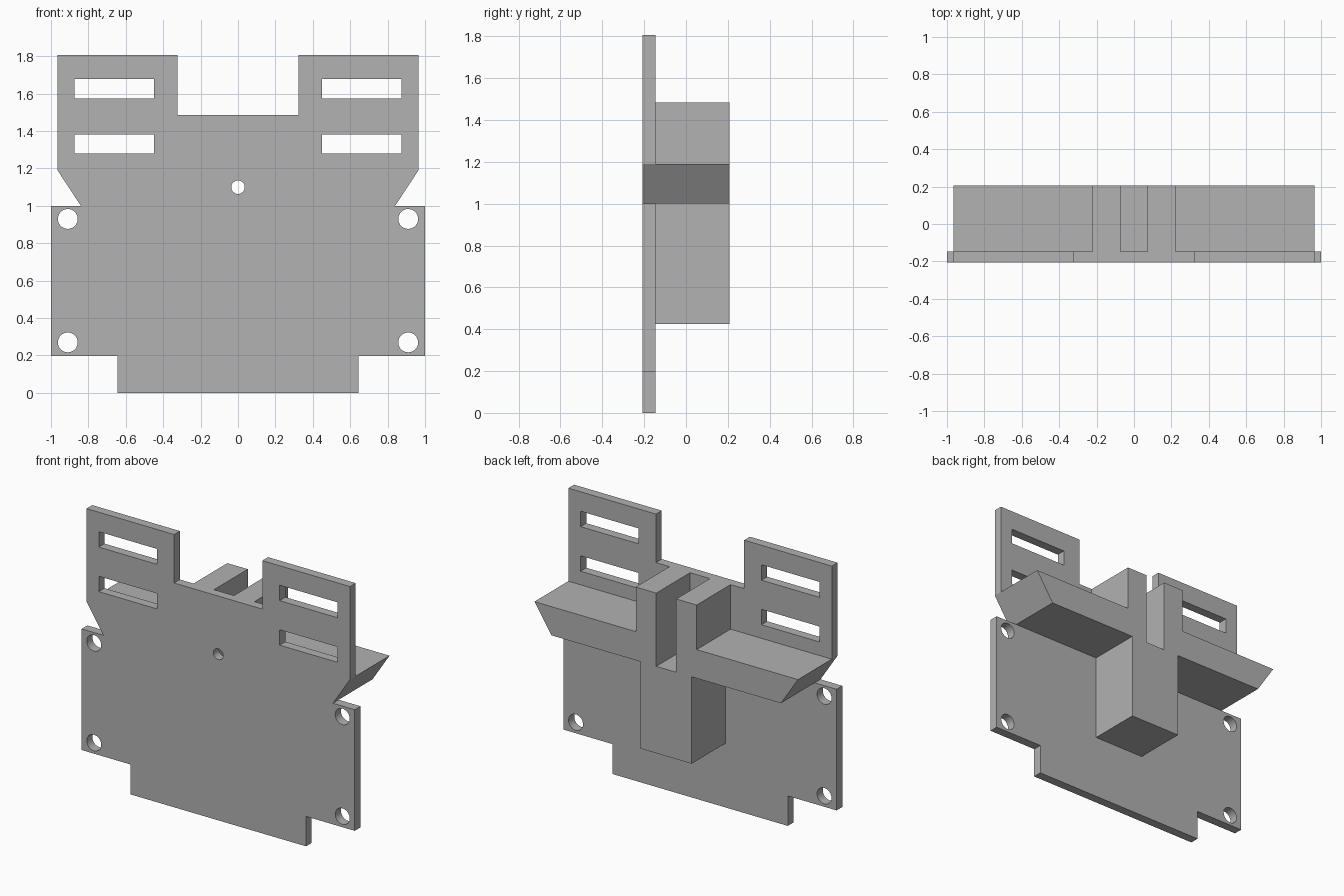
import bpy, bmesh, math

cube = bpy.data.objects.get("Cube")
if cube:
    bpy.data.objects.remove(cube, do_unlink=True)

GREY = (0.445, 0.445, 0.445, 1.0)
mat = bpy.data.materials.new("plain grey")
mat.use_nodes = True
mat.diffuse_color = GREY
mat.node_tree.nodes["Principled BSDF"].inputs["Base Color"].default_value = GREY

FRONT, SEAM, BACK = -0.207, -0.147, 0.207


def mirrored(half):
    """Close a right-hand (x, z) outline with its mirror image."""
    return half + [(-x, z) for x, z in reversed(half)]


def circle(cx, cz, r, sides=32):
    return [(cx + r * math.cos(math.tau * i / sides),
             cz + r * math.sin(math.tau * i / sides)) for i in range(sides)]


def rectangle(x0, x1, z0, z1):
    return [(x0, z0), (x1, z0), (x1, z1), (x0, z1)]


def extrude_outline(name, loops, y0, y1):
    """Fill the outlines (inner loops become holes) and extrude from y0 to y1."""
    curve = bpy.data.curves.new(name + " outline", "CURVE")
    curve.dimensions = "2D"
    curve.fill_mode = "BOTH"
    curve.extrude = (y1 - y0) / 2
    for loop in loops:
        spline = curve.splines.new("POLY")
        spline.points.add(len(loop) - 1)
        for point, (x, z) in zip(spline.points, loop):
            point.co = (x, z, 0, 1)
        spline.use_cyclic_u = True
    helper = bpy.data.objects.new(name + " helper", curve)
    bpy.context.collection.objects.link(helper)
    graph = bpy.context.evaluated_depsgraph_get()
    mesh = bpy.data.meshes.new_from_object(helper.evaluated_get(graph))
    bpy.data.objects.remove(helper, do_unlink=True)

    # Stand the outline upright and weld the caps to the sides
    bm = bmesh.new()
    bm.from_mesh(mesh)
    for v in bm.verts:
        x, z, d = v.co
        v.co = (x, (y0 + y1) / 2 - d, z)
    bmesh.ops.remove_doubles(bm, verts=bm.verts, dist=0.0002)
    bmesh.ops.recalc_face_normals(bm, faces=bm.faces)
    for f in bm.faces:
        f.smooth = False
    bm.to_mesh(mesh)
    bm.free()
    mesh.name = name
    mesh.materials.clear()
    mesh.materials.append(mat)
    obj = bpy.data.objects.new(name, mesh)
    bpy.context.collection.objects.link(obj)
    return obj


# Mounting plate with screw holes and strap slots
plate = mirrored([(0.643, 0), (0.643, 0.198), (1, 0.198), (1, 1), (0.84, 1),
                  (0.965, 1.19), (0.965, 1.806), (0.323, 1.806), (0.323, 1.485)])
holes = [circle(0, 1.1, 0.036)]
for side in (-1, 1):
    for z in (0.27, 0.93):
        holes.append(circle(side * 0.91, z, 0.053))
    for z in (1.28, 1.575):
        holes.append(rectangle(side * 0.45, side * 0.875, z, z + 0.102))
extrude_outline("mounting_plate", [plate] + holes, FRONT, SEAM)

# Rear bracket: lower post, tapered crossbar and forked upper post
bracket = mirrored([(0.187, 0.425), (0.187, 1), (0.84, 1), (0.965, 1.19),
                    (0.223, 1.19), (0.223, 1.485), (0.073, 1.485), (0.073, 1)])
extrude_outline("rear_bracket", [bracket], SEAM, BACK)
